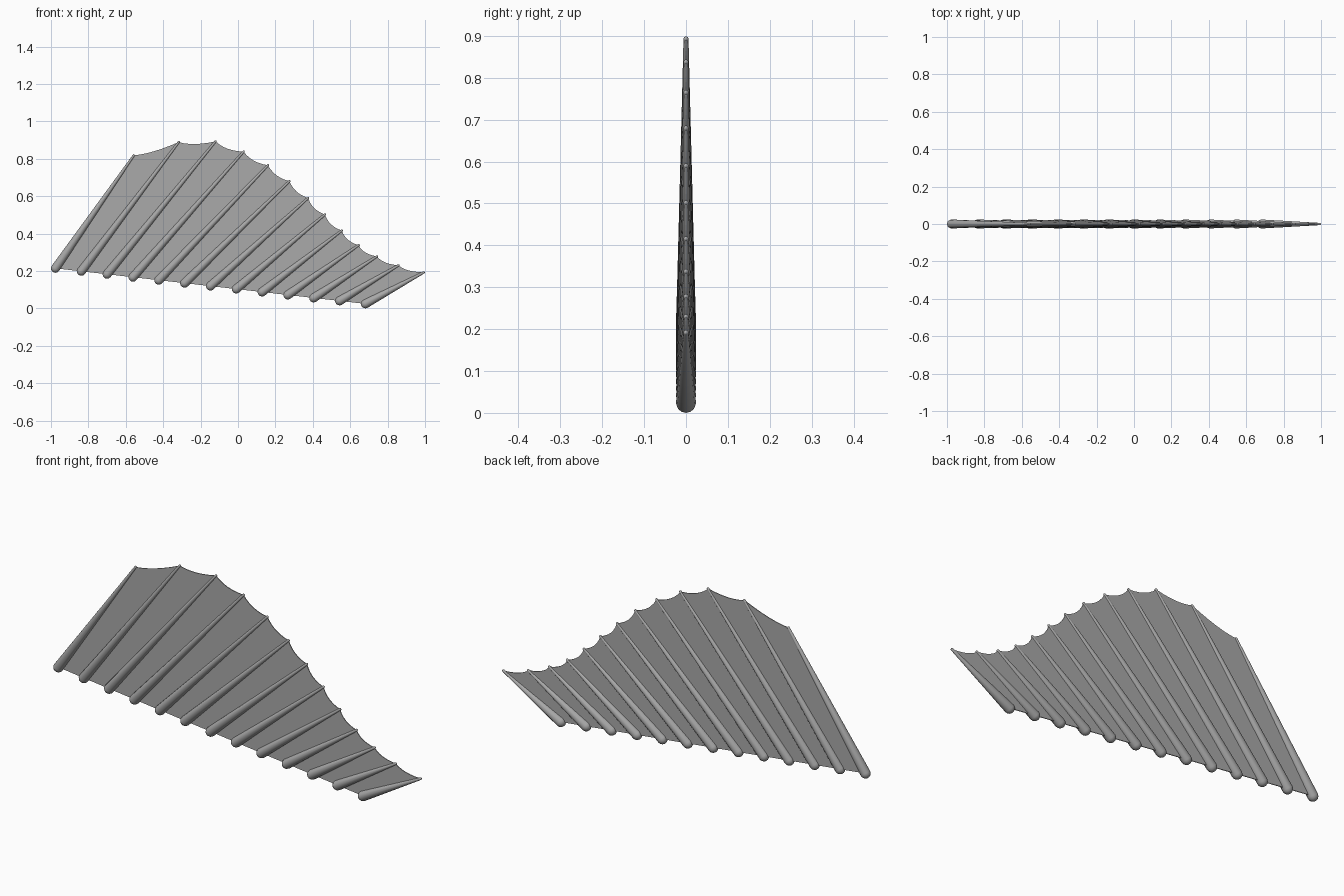
import bpy, bmesh, math
from mathutils import Vector

cube = bpy.data.objects.get("Cube")
if cube:
    bpy.data.objects.remove(cube, do_unlink=True)

grey = bpy.data.materials.new("fin_grey")
grey.use_nodes = True
colour = (0.4, 0.4, 0.4, 1)
grey.diffuse_color = colour
grey.node_tree.nodes["Principled BSDF"].inputs["Base Color"].default_value = colour

SIDES = 12
ROOT_R, TIP_R = 0.024, 0.006
TIPS = [(-0.557, 0.818), (-0.317, 0.889), (-0.12, 0.893), (0.03, 0.838),
        (0.16, 0.765), (0.275, 0.68), (0.375, 0.59), (0.465, 0.502),
        (0.555, 0.416), (0.645, 0.338), (0.743, 0.278), (0.858, 0.23), (0.993, 0.192)]
tips = [Vector((x, 0, z)) for x, z in TIPS]
first, last = Vector((-0.976, 0, 0.214)), Vector((0.681, 0, 0.024))
roots = [first.lerp(last, i / (len(tips) - 1)) for i in range(len(tips))]


def finish(bm, name):
    bmesh.ops.recalc_face_normals(bm, faces=bm.faces)
    mesh = bpy.data.meshes.new(name)
    bm.to_mesh(mesh)
    bm.free()
    mesh.materials.append(grey)
    ob = bpy.data.objects.new(name, mesh)
    bpy.context.collection.objects.link(ob)
    return ob


def spine(name, a, b):
    """Tapered rod with a round root and a small round tip."""
    axis = (b - a).normalized()
    side, length = Vector((0, 1, 0)), (b - a).length
    up = axis.cross(side)
    arc = [math.radians(d) for d in (15, 40, 65, 90)]
    profile = [(-ROOT_R * math.cos(t), ROOT_R * math.sin(t)) for t in arc]
    profile += [(length + TIP_R * math.cos(t), TIP_R * math.sin(t)) for t in reversed(arc)]
    bm = bmesh.new()
    rings = []
    for along, r in profile:
        turns = [2 * math.pi * k / SIDES for k in range(SIDES)]
        rings.append([bm.verts.new(a + axis * along + (side * math.cos(t) + up * math.sin(t)) * r)
                      for t in turns])
    for p, q in zip(rings, rings[1:]):
        for k in range(SIDES):
            n = (k + 1) % SIDES
            bm.faces.new((p[k], p[n], q[n], q[k]))
    bm.faces.new(rings[0])
    bm.faces.new(rings[-1])
    ob = finish(bm, name)
    bpy.ops.object.select_all(action='DESELECT')
    ob.select_set(True)
    bpy.context.view_layer.objects.active = ob
    bpy.ops.object.shade_smooth_by_angle(angle=math.radians(40))


for i, (a, b) in enumerate(zip(roots, tips)):
    spine(f"spine_{i + 1}", a, b)

# Thin web stretched between the spines, scalloped along its free edge
STEPS = 6
bm = bmesh.new()
columns = []
for i in range(len(tips) - 1):
    for s in range(STEPS + (i == len(tips) - 2)):
        t = s / STEPS
        low = roots[i].lerp(roots[i + 1], t)
        high = tips[i].lerp(tips[i + 1], t)
        high -= (high - low).normalized() * 0.016 * 4 * t * (1 - t)
        columns.append((bm.verts.new(low), bm.verts.new(high)))
for p, q in zip(columns, columns[1:]):
    bm.faces.new((p[0], q[0], q[1], p[1]))
web = finish(bm, "fin_web")
solid = web.modifiers.new("thickness", 'SOLIDIFY')
solid.thickness = 0.004
solid.offset = 0
